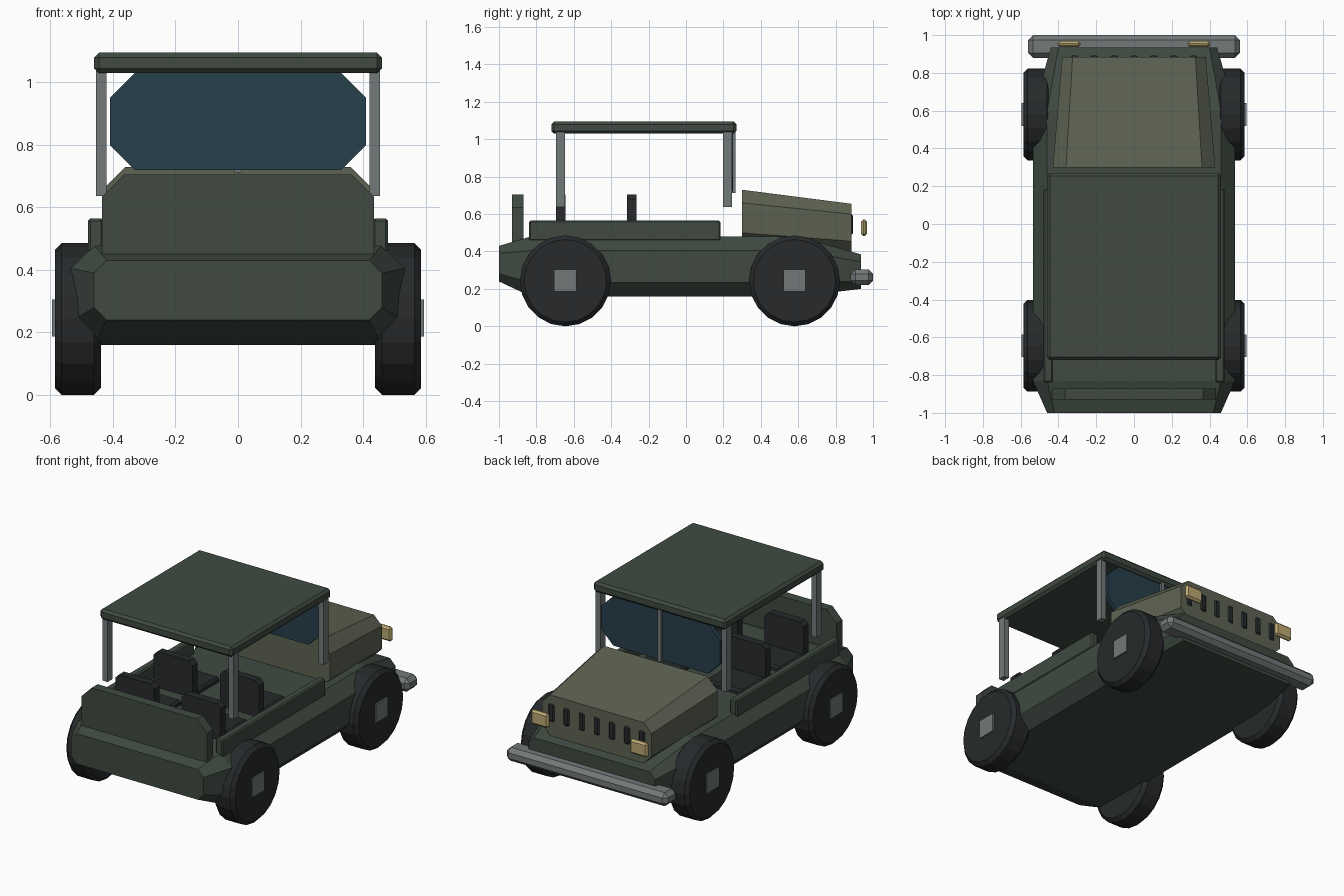
import bpy, bmesh
from math import radians
from mathutils import Matrix, Vector

if "Cube" in bpy.data.objects:
    bpy.data.objects.remove(bpy.data.objects["Cube"])


def mat(name, rgb):
    m = bpy.data.materials.new(name)
    m.diffuse_color = (*rgb, 1)
    m.use_nodes = True
    m.node_tree.nodes["Principled BSDF"].inputs["Base Color"].default_value = m.diffuse_color
    return m


BODY = mat("body_green", (0.05, 0.068, 0.053))
HOOD = mat("hood_olive", (0.11, 0.125, 0.085))
DARK = mat("dark_rubber", (0.02, 0.023, 0.025))
METAL = mat("grey_metal", (0.17, 0.19, 0.19))
GLASS = mat("glass_blue", (0.02, 0.05, 0.07))
LIGHT = mat("lamp_tan", (0.5, 0.4, 0.17))


def finish(name, bm, material):
    bmesh.ops.recalc_face_normals(bm, faces=bm.faces[:])
    me = bpy.data.meshes.new(name)
    bm.to_mesh(me)
    bm.free()
    me.materials.append(material)
    ob = bpy.data.objects.new(name, me)
    bpy.context.collection.objects.link(ob)
    return ob


def box(name, x, y, z, material, bevel=0.0):
    """Box from (min, max) ranges with a one-step chamfer."""
    bm = bmesh.new()
    bmesh.ops.create_cube(bm, size=1)
    for v in bm.verts:
        v.co = Vector([(a + b) / 2 + c * (b - a) for (a, b), c in zip((x, y, z), v.co)])
    if bevel:
        bmesh.ops.bevel(bm, geom=bm.edges[:], offset=bevel, segments=1, affect='EDGES')
    return finish(name, bm, material)


def loft(name, sections, material):
    """Skin eight-sided sections (y, half width, z low, z high, chamfer)."""
    bm = bmesh.new()
    rings = []
    for y, w, lo, hi, c in sections:
        half = [(w - c, lo), (w, lo + c), (w, hi - c), (w - c, hi)]
        pts = half + [(-x, z) for x, z in reversed(half)]
        rings.append([bm.verts.new((x, y, z)) for x, z in pts])
    for a, b in zip(rings, rings[1:]):
        for i in range(8):
            j = (i + 1) % 8
            bm.faces.new((a[i], a[j], b[j], b[i]))
    bm.faces.new(rings[0])
    bm.faces.new(rings[-1])
    return finish(name, bm, material)


def wheel(name, x, y):
    bm = bmesh.new()
    rot = Matrix.Translation((x, y, 0.243)) @ Matrix.Rotation(radians(90), 4, 'Y')
    bmesh.ops.create_cone(bm, cap_ends=True, segments=20, radius1=0.243,
                          radius2=0.243, depth=0.147, matrix=rot)
    rims = [e for e in bm.edges if abs(e.verts[0].co.x - e.verts[1].co.x) < 1e-4]
    bmesh.ops.bevel(bm, geom=rims, offset=0.022, segments=1, affect='EDGES')
    return finish(name, bm, DARK)


# Lower hull, bonnet and tail panel
loft("lower_body", [(-1.0, 0.46, 0.24, 0.43, 0.04), (-0.83, 0.535, 0.16, 0.48, 0.075),
                    (0.6, 0.535, 0.16, 0.48, 0.075), (0.935, 0.44, 0.20, 0.385, 0.04)], BODY)
loft("hood", [(0.30, 0.43, 0.43, 0.73, 0.07), (0.885, 0.38, 0.40, 0.655, 0.055)], HOOD)
loft("tail_panel", [(-0.93, 0.435, 0.36, 0.705, 0.07), (-0.87, 0.435, 0.36, 0.705, 0.07)], BODY)

# Roof and windscreen with centre bar
box("roof", (-0.46, 0.46), (-0.72, 0.27), (1.03, 1.095), BODY, 0.015)
loft("windscreen", [(0.225, 0.41, 0.72, 1.03, 0.08), (0.25, 0.41, 0.72, 1.03, 0.08)], GLASS)
box("windscreen_bar", (-0.011, 0.011), (0.245, 0.265), (0.712, 1.04), METAL)

# Front bumper and grille slots
box("bumper", (-0.56, 0.56), (0.88, 1.0), (0.22, 0.305), METAL, 0.025)
for i in range(7):
    cx = (i - 3) * 0.105
    box(f"grille_slot_{i + 1}", (cx - 0.02, cx + 0.02), (0.87, 0.893), (0.49, 0.60), DARK, 0.008)

# Mirrored parts
for s, side in ((-1, "left"), (1, "right")):
    def span(a, b):
        return tuple(sorted((s * a, s * b)))

    box(f"side_rail_{side}", span(0.43, 0.48), (-0.84, 0.185), (0.455, 0.565), BODY, 0.008)
    box(f"headlight_{side}", span(0.283, 0.405), (0.936, 0.968), (0.482, 0.572), LIGHT, 0.012)
    for end, y in (("rear", -0.67), ("front", 0.222)):
        box(f"roof_post_{end}_{side}", span(0.42, 0.455), (y - 0.024, y + 0.024),
            (0.637, 1.04), METAL)
    for end, y in (("rear", -0.645), ("front", 0.58)):
        wheel(f"wheel_{end}_{side}", s * 0.5125, y)
        box(f"hub_{end}_{side}", span(0.55, 0.595), (y - 0.06, y + 0.06), (0.187, 0.305), METAL)
    # Seats: back rest and low cushion
    for end, y in (("rear", -0.67), ("front", -0.29)):
        loft(f"seat_back_{end}_{side}", [(y - 0.025, 0.135, 0.45, 0.705, 0.025),
                                         (y + 0.025, 0.135, 0.45, 0.705, 0.025)],
             DARK).location.x = s * 0.23
        box(f"seat_cushion_{end}_{side}", span(0.095, 0.365), (y + 0.02, y + 0.25),
            (0.45, 0.51), DARK, 0.012)
